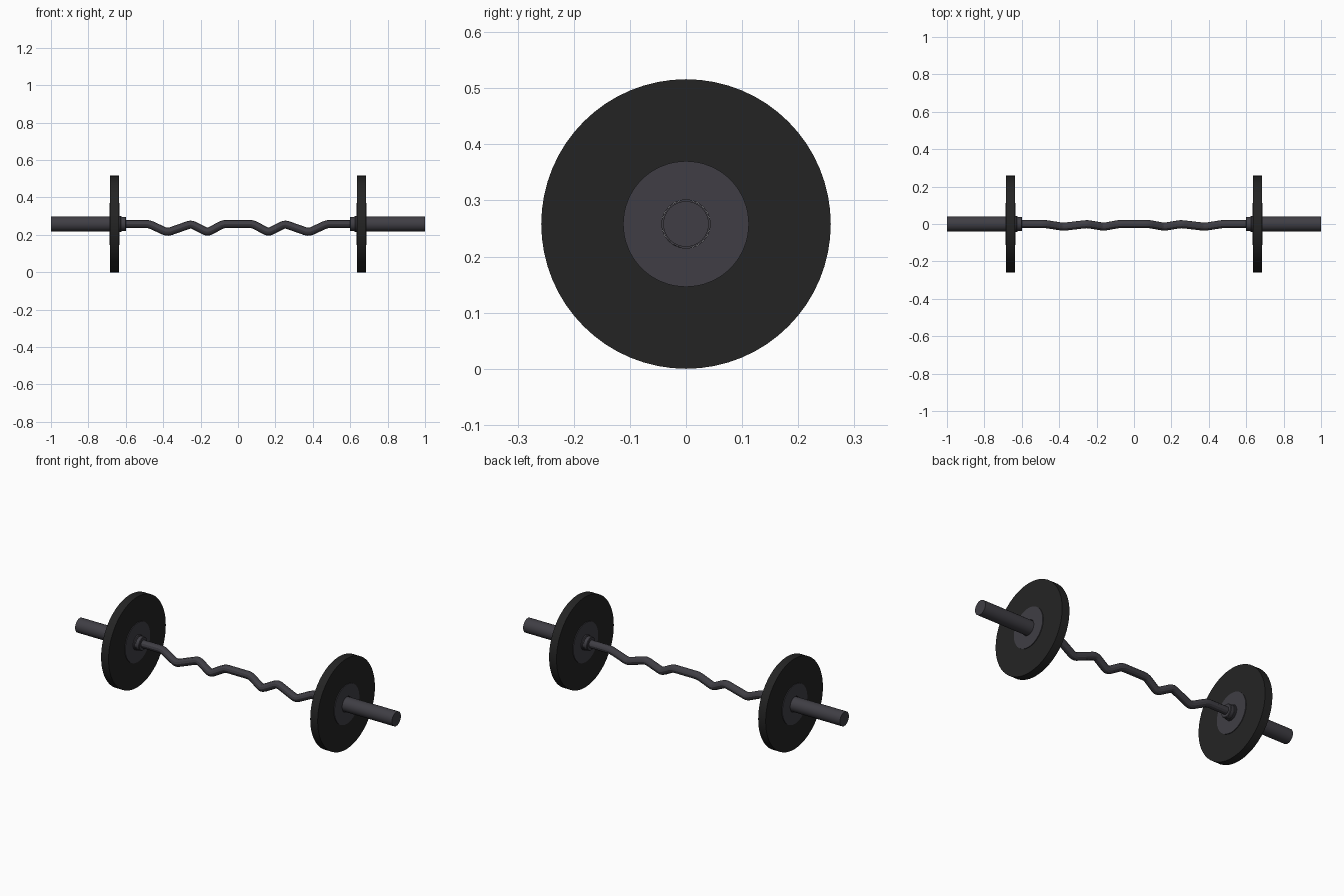
import bpy, bmesh, math
from mathutils import Vector

cube = bpy.data.objects.get("Cube")
if cube:
    bpy.data.objects.remove(cube, do_unlink=True)

AXIS_Z = 0.258  # height of the bar axis


def make_material(name, rgb):
    mat = bpy.data.materials.new(name)
    mat.use_nodes = True
    mat.diffuse_color = (*rgb, 1)
    mat.node_tree.nodes["Principled BSDF"].inputs["Base Color"].default_value = (*rgb, 1)
    return mat


rubber = make_material("black rubber", (0.0175, 0.0175, 0.0175))
steel = make_material("dark steel", (0.050, 0.048, 0.058))


def smooth(obj):
    bpy.ops.object.select_all(action='DESELECT')
    obj.select_set(True)
    bpy.context.view_layer.objects.active = obj
    bpy.ops.object.shade_smooth_by_angle(angle=math.radians(30))


def lathe(name, profile, segments, mats):
    """Spin an (x, radius) profile around the bar axis."""
    bm = bmesh.new()
    verts = [bm.verts.new((x, 0, r)) for x, r in profile]
    edges = [bm.edges.new(pair) for pair in zip(verts, verts[1:])]
    bmesh.ops.spin(bm, geom=verts + edges, cent=(0, 0, 0), axis=(1, 0, 0),
                   angle=2 * math.pi, steps=segments, use_duplicate=False)
    bmesh.ops.remove_doubles(bm, verts=bm.verts, dist=1e-5)
    bmesh.ops.recalc_face_normals(bm, faces=bm.faces)
    mesh = bpy.data.meshes.new(name)
    bm.to_mesh(mesh)
    bm.free()
    for mat in mats:
        mesh.materials.append(mat)
    obj = bpy.data.objects.new(name, mesh)
    obj.location.z = AXIS_Z
    bpy.context.collection.objects.link(obj)
    smooth(obj)
    return obj


for side, s in (("left", 1), ("right", -1)):
    # Weight plate with a raised steel hub around an open bore
    a, b, c, d = (s * v for v in (0.6325, 0.6365, 0.6835, 0.6875))
    plate = lathe(side + "_weight_plate",
                  [(a, 0.043), (a, 0.112), (b, 0.112), (b, 0.258), (c, 0.258),
                   (c, 0.112), (d, 0.112), (d, 0.043), (a, 0.043)],
                  64, [rubber, steel])
    for face in plate.data.polygons:
        radius = max(Vector(plate.data.vertices[i].co.yz).length for i in face.vertices)
        face.material_index = 1 if radius < 0.12 else 0

    # Loading sleeve
    lathe(side + "_sleeve",
          [(s * 0.62, 0), (s * 0.62, 0.0405), (s, 0.0405), (s, 0)], 32, [steel])

    # Inner stop collar, flange then neck
    lathe(side + "_collar",
          [(s * 0.598, 0), (s * 0.598, 0.035), (s * 0.601, 0.038), (s * 0.624, 0.038),
           (s * 0.627, 0.043), (s * 0.634, 0.043), (s * 0.634, 0)], 32, [steel])

# Zigzag grip bar: (x, dip) for one half, mirrored to the other
half = [(0.08, 0), (0.162, 1), (0.25, 0), (0.378, 1), (0.475, 0), (0.63, 0)]
path = [(-x, d) for x, d in reversed(half)] + half
points = [Vector((x, -0.015 * d, -0.045 * d)) for x, d in path]

# Ease each bend with a short quadratic arc
bar_path = [points[0]]
for p, q, r in zip(points, points[1:], points[2:]):
    start = q + (p - q).normalized() * 0.018
    end = q + (r - q).normalized() * 0.018
    for t in (0, 0.33, 0.67, 1):
        bar_path.append(start * (1 - t) ** 2 + q * 2 * t * (1 - t) + end * t ** 2)
bar_path.append(points[-1])

curve = bpy.data.curves.new("grip_bar", 'CURVE')
curve.dimensions = '3D'
curve.bevel_depth = 0.0215
curve.bevel_resolution = 4
curve.use_fill_caps = True
spline = curve.splines.new('POLY')
spline.points.add(len(bar_path) - 1)
for point, co in zip(spline.points, bar_path):
    point.co = (*co, 1)
curve.materials.append(steel)
bar = bpy.data.objects.new("grip_bar", curve)
bar.location.z = AXIS_Z
bpy.context.collection.objects.link(bar)
bpy.ops.object.select_all(action='DESELECT')
bar.select_set(True)
bpy.context.view_layer.objects.active = bar
bpy.ops.object.convert(target='MESH')
smooth(bpy.context.view_layer.objects.active)
